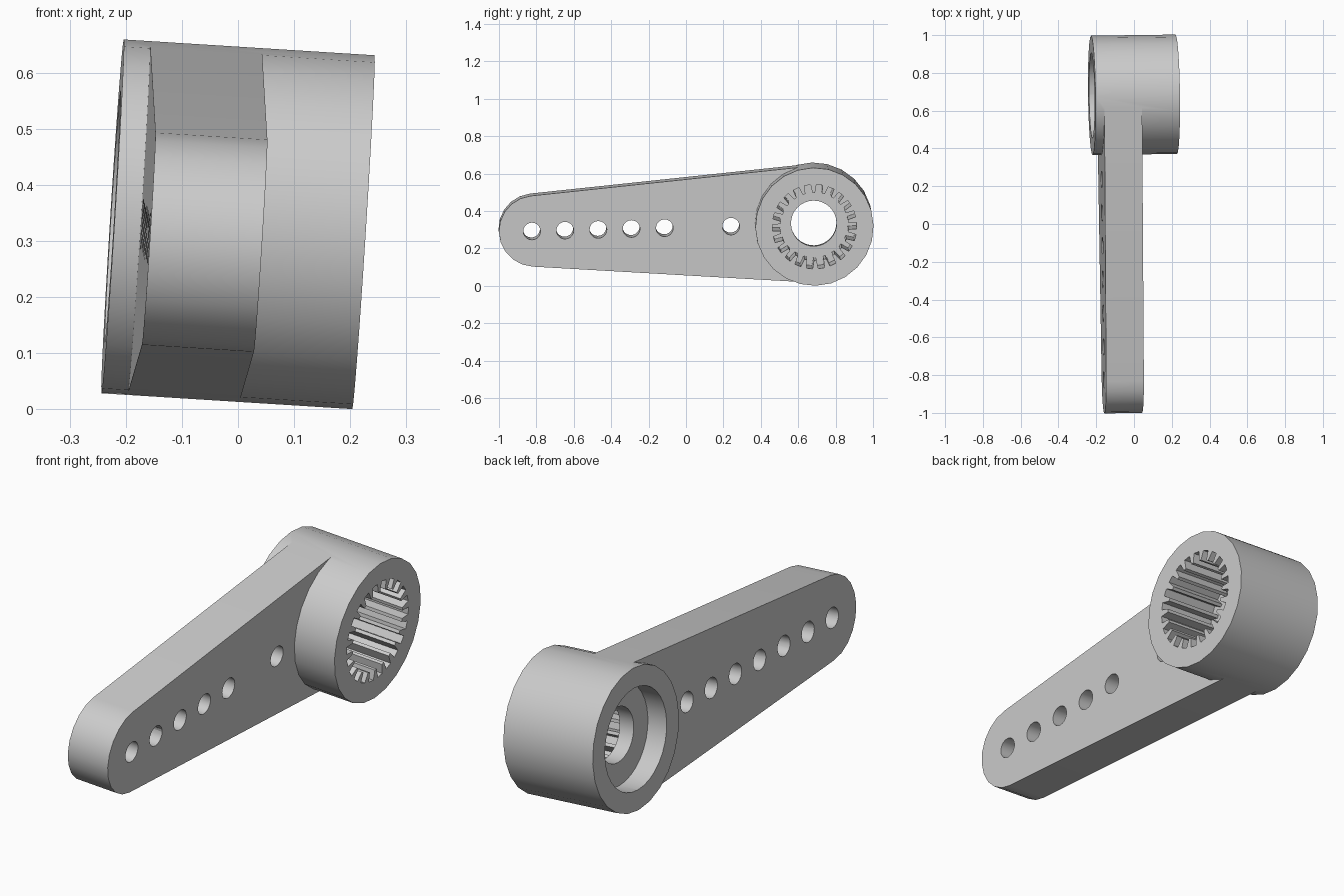
import bpy, bmesh
from math import sin, cos, pi, asin, radians
from mathutils import Matrix

if "Cube" in bpy.data.objects:
    bpy.data.objects.remove(bpy.data.objects["Cube"], do_unlink=True)

grey = bpy.data.materials.new("light_grey_plastic")
grey.use_nodes = True
colour = (0.6, 0.6, 0.6, 1)
grey.diffuse_color = colour
grey.node_tree.nodes["Principled BSDF"].inputs["Base Color"].default_value = colour


def prism(name, profile, x0, x1):
    """Extrude a (y, z) profile along x."""
    bm = bmesh.new()
    face = bm.faces.new([bm.verts.new((x0, y, z)) for y, z in profile])
    side = bmesh.ops.extrude_face_region(bm, geom=[face])["geom"]
    verts = [v for v in side if isinstance(v, bmesh.types.BMVert)]
    bmesh.ops.translate(bm, verts=verts, vec=(x1 - x0, 0, 0))
    bmesh.ops.recalc_face_normals(bm, faces=bm.faces)
    mesh = bpy.data.meshes.new(name)
    bm.to_mesh(mesh)
    bm.free()
    mesh.materials.append(grey)
    obj = bpy.data.objects.new(name, mesh)
    bpy.context.collection.objects.link(obj)
    return obj


def arc(y, r, a0, a1, n):
    return [(y + r * cos(a0 + (a1 - a0) * i / n), r * sin(a0 + (a1 - a0) * i / n))
            for i in range(n + 1)]


def circle(y, r, n):
    return arc(y, r, 0, 2 * pi, n)[:-1]


def combine(target, tool, operation):
    mod = target.modifiers.new(operation.lower(), "BOOLEAN")
    mod.operation, mod.object, mod.solver = operation, tool, "EXACT"
    bpy.context.view_layer.objects.active = target
    bpy.ops.object.modifier_apply(modifier=mod.name)
    bpy.data.objects.remove(tool, do_unlink=True)


# Hub, with the axis along x
HUB_R, HALF = 0.316, 0.224
lever = prism("servo_lever", circle(0, HUB_R, 24), -HALF, HALF)

# Tapered arm: tangent lines from the hub to a rounded tip
TIP_Y, TIP_R, ROOT_R = -1.495, 0.19, 0.312
taper = asin((ROOT_R - TIP_R) / -TIP_Y)
start = pi / 2 + taper
outline = arc(TIP_Y, TIP_R, start, 2 * pi - start, 10)
outline += [(ROOT_R * cos(start), -ROOT_R * sin(start)),
            (ROOT_R * cos(start), ROOT_R * sin(start))]
combine(lever, prism("arm", outline, -0.177, 0.023), "UNION")

# Row of linkage holes
for i in range(7):
    hole = prism("hole_cutter", circle(-1.509 + 0.1775 * i, 0.046, 20), -0.3, 0.1)
    combine(lever, hole, "DIFFERENCE")

# Screw bore and recess
combine(lever, prism("bore_cutter", circle(0, 0.122, 32), -0.4, 0.4), "DIFFERENCE")
combine(lever, prism("recess_cutter", circle(0, 0.226, 32), -0.4, -0.13), "DIFFERENCE")

# Toothed socket
TEETH = 22
socket = []
for i in range(TEETH):
    for offset, r in ((-0.36, 0.182), (-0.26, 0.226), (0.26, 0.226), (0.36, 0.182)):
        a = 2 * pi * (i + offset) / TEETH
        socket.append((r * cos(a), r * sin(a)))
combine(lever, prism("socket_cutter", socket, -0.06, 0.4), "DIFFERENCE")

# Shading and resting pose
bpy.ops.object.select_all(action="DESELECT")
lever.select_set(True)
bpy.context.view_layer.objects.active = lever
bpy.ops.object.shade_smooth_by_angle(angle=radians(30))
lever.matrix_world = (Matrix.Translation((0, 0.684, 0.33))
                      @ Matrix.Rotation(radians(0.75), 4, "Z")
                      @ Matrix.Rotation(radians(3.6), 4, "Y")
                      @ Matrix.Rotation(radians(1.4), 4, "X"))
